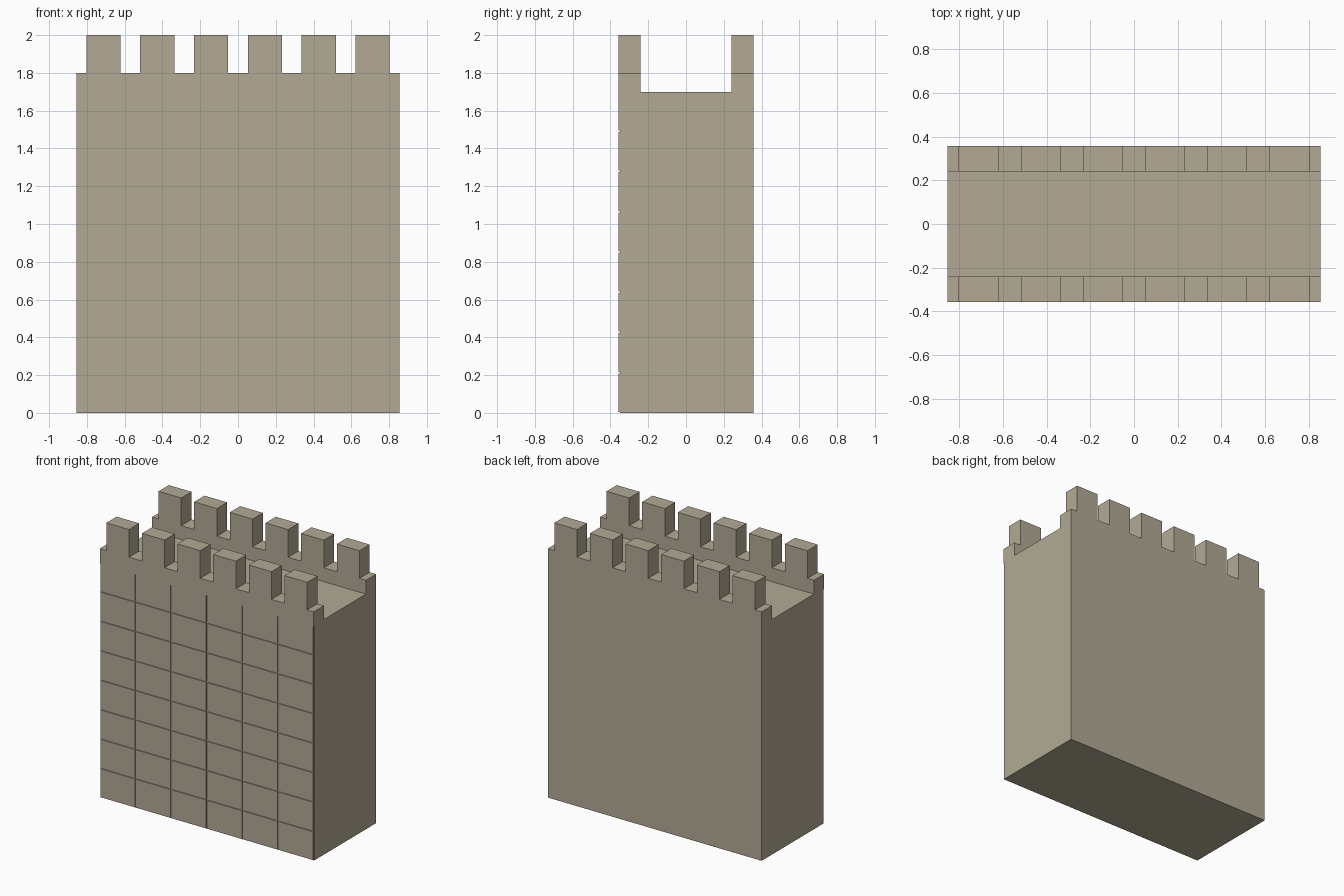
import bpy, bmesh
from mathutils import Matrix, Vector

if "Cube" in bpy.data.objects:
    bpy.data.objects.remove(bpy.data.objects["Cube"])

W, D = 0.855, 0.357            # half width, half depth
INNER, FLOOR, STEP, TOP = 0.24, 1.70, 1.80, 2.0
PITCH, COURSE = 0.285, 0.213   # block size in the front wall
JOINT, DEPTH = 0.008, 0.007    # groove width and depth

stone = bpy.data.materials.new("warm grey stone")
stone.diffuse_color = (0.445, 0.402, 0.300, 1)
stone.use_nodes = True
stone.node_tree.nodes["Principled BSDF"].inputs["Base Color"].default_value = stone.diffuse_color


def make_object(name, bm):
    bmesh.ops.recalc_face_normals(bm, faces=bm.faces)
    mesh = bpy.data.meshes.new(name)
    bm.to_mesh(mesh)
    bm.free()
    mesh.materials.append(stone)
    obj = bpy.data.objects.new(name, mesh)
    bpy.context.collection.objects.link(obj)
    return obj


def boxes(name, bounds):
    """One mesh holding a box for each (x0, x1, y0, y1, z0, z1)."""
    bm = bmesh.new()
    for x0, x1, y0, y1, z0, z1 in bounds:
        place = Matrix.Translation(((x0 + x1) / 2, (y0 + y1) / 2, (z0 + z1) / 2))
        size = Matrix.Diagonal((x1 - x0, y1 - y0, z1 - z0, 1))
        bmesh.ops.create_cube(bm, size=1, matrix=place @ size)
    return make_object(name, bm)


def cut(target, cutter):
    mod = target.modifiers.new(cutter.name, 'BOOLEAN')
    mod.operation, mod.solver, mod.object = 'DIFFERENCE', 'EXACT', cutter
    cutter.hide_render = True
    cutter.hide_set(True)


# Wall: U-shaped section with a walkway between two parapets
section = [(-D, 0), (D, 0), (D, TOP), (INNER, TOP), (INNER, FLOOR),
           (-INNER, FLOOR), (-INNER, TOP), (-D, TOP)]
bm = bmesh.new()
face = bm.faces.new([bm.verts.new((-W, y, z)) for y, z in section])
ext = bmesh.ops.extrude_face_region(bm, geom=[face])
bmesh.ops.translate(bm, vec=Vector((2 * W, 0, 0)),
                    verts=[v for v in ext["geom"] if isinstance(v, bmesh.types.BMVert)])
wall = make_object("castle_wall", bm)

# Gaps between the six merlons, running through both parapets
gap = 0.052
cut(wall, boxes("merlon_gaps", [
    (i * PITCH - gap, i * PITCH + gap, -1, 1, STEP, TOP + 0.1) for i in range(-3, 4)]))

# Upright joints between the front blocks
cut(wall, boxes("upright_joints", [
    (i * PITCH - JOINT / 2, i * PITCH + JOINT / 2, -D - 0.1, -D + DEPTH, -0.1, 1.69)
    for i in range(-3, 4)]))

# Level joints between the courses
cut(wall, boxes("level_joints", [
    (-W - 0.1, W + 0.1, -D - 0.1, -D + DEPTH, k * COURSE - JOINT / 2, k * COURSE + JOINT / 2)
    for k in range(8)]))

# Apply the cuts so only the finished wall remains
bpy.context.view_layer.objects.active = wall
for mod in list(wall.modifiers):
    cutter = mod.object
    bpy.ops.object.modifier_apply(modifier=mod.name)
    bpy.data.objects.remove(cutter)
